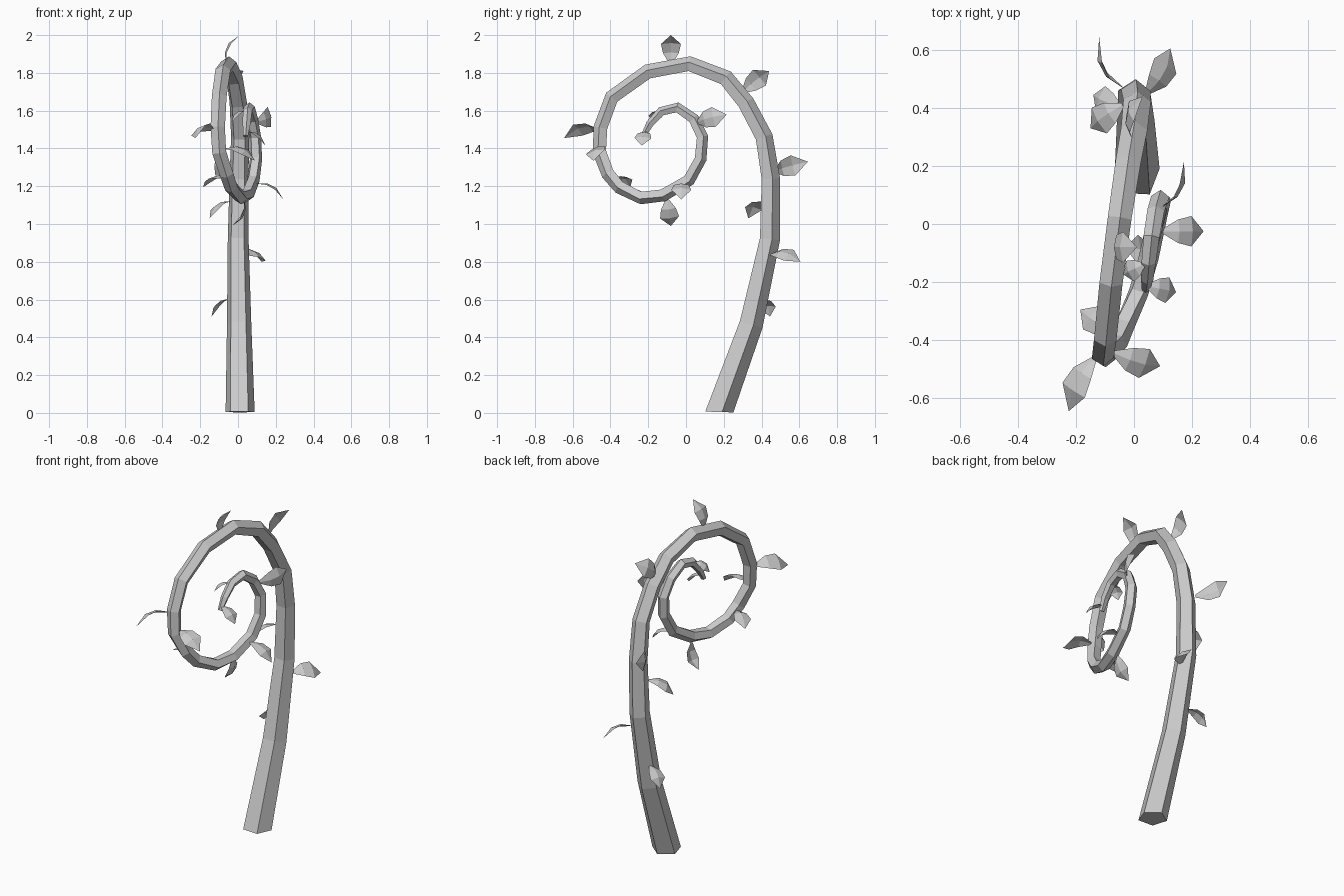
import bpy, bmesh, math
from mathutils import Vector as V


def finish(bm, name):
    bmesh.ops.recalc_face_normals(bm, faces=bm.faces)
    me = bpy.data.meshes.new(name)
    bm.to_mesh(me)
    bm.free()
    ob = bpy.data.objects.new(name, me)
    bpy.context.collection.objects.link(ob)
    return ob


# Stem path, coiling in the y-z plane while drifting in x: (x, y, z)
PATH = [
    (.01, .17, .005), (.005, .34, .47), (0, .44, .92), (.005, .445, 1.24),
    (.01, .41, 1.46), (.0, .315, 1.64), (-.02, .21, 1.77), (-.05, .02, 1.845),
    (-.08, -.20, 1.805), (-.1, -.39, 1.67), (-.108, -.45, 1.51),
    (-.1, -.455, 1.38), (-.06, -.41, 1.265), (-.035, -.35, 1.195),
    (.015, -.235, 1.14), (.05, -.12, 1.155), (.08, .015, 1.235),
    (.095, .075, 1.345), (.09, .085, 1.46), (.075, .04, 1.555),
    (.06, -.045, 1.615), (.05, -.13, 1.595), (.045, -.19, 1.53),
    (.04, -.225, 1.465)]
RADII = [.081, .068, .058, .053, .05, .048, .046, .043, .042, .041, .04, .039,
         .038, .037, .036, .036, .035, .034, .033, .031, .029, .026, .022, .014]


def stem():
    pts = [V(p) for p in PATH]
    bm = bmesh.new()
    rings = []
    for i, p in enumerate(pts):
        if i == 0:
            t = V((0, 0.03, 1))
        else:
            nxt = pts[min(i + 1, len(pts) - 1)]
            t = (p - pts[i - 1]).normalized() + (nxt - p).normalized()
        t.normalize()
        n = V((1, 0, 0))
        n = (n - t * n.dot(t)).normalized()
        b = t.cross(n)
        angs = [math.radians(15 + 72 * k) for k in range(5)]
        rings.append([bm.verts.new(p + RADII[i] * (n * math.cos(a) + b * math.sin(a)))
                      for a in angs])
    for r, s in zip(rings, rings[1:]):
        for k in range(5):
            bm.faces.new((r[k], r[(k + 1) % 5], s[(k + 1) % 5], s[k]))
    bm.faces.new(rings[0])
    bm.faces.new(rings[-1])
    finish(bm, "curled_stem")


# Leaf: rows of left edge / midrib / right edge, arched along its length
def leaf(base, tip, bow, name):
    base, tip, bow = V(base), V(tip), V(bow)
    chord = tip - base
    d = chord.normalized()
    bow = (bow - d * bow.dot(d)).normalized()
    side = d.cross(bow)
    length = chord.length
    half = 0.052 * min(1.05, 0.35 + length / .25)
    bm = bmesh.new()
    rows = []
    for t, w in ((0, .16), (.3, .78), (.62, 1.0)):
        mid = base + chord * t + bow * (.85 * length * t * (1 - t))
        lift = bow * (-.012 * w)
        rows.append([bm.verts.new(mid - side * half * w + lift),
                     bm.verts.new(mid),
                     bm.verts.new(mid + side * half * w + lift)])
    for r, s in zip(rows, rows[1:]):
        for k in range(2):
            bm.faces.new((r[k], r[k + 1], s[k + 1], s[k]))
    end = bm.verts.new(tip)
    for k in range(2):
        bm.faces.new((rows[-1][k], rows[-1][k + 1], end))
    finish(bm, name)


# base, tip, direction of the arch
LEAVES = [
    ((-.045, .40, .605), (-.14, .445, .51), (-.3, 0, 1)),
    ((.045, .45, .84), (.125, .605, .80), (.6, 0, .8)),
    ((-.04, .41, 1.12), (-.15, .33, 1.03), (-.3, 0, 1)),
    ((-.04, .47, 1.28), (-.12, .645, 1.33), (-1, -.4, 0)),
    ((-.01, .30, 1.70), (.03, .44, 1.81), (-1, 0, .2)),
    ((-.065, -.08, 1.85), (.01, -.08, 2.0), (-1, 0, .2)),
    ((-.135, -.46, 1.50), (-.225, -.645, 1.455), (-.6, 0, .8)),
    ((-.07, -.445, 1.40), (.09, -.49, 1.335), (.2, -.3, .9)),
    ((-.075, -.375, 1.245), (-.185, -.295, 1.195), (-.2, 0, 1)),
    ((.035, -.10, 1.13), (-.03, -.08, .99), (1, 0, -.2)),
    ((.10, -.025, 1.215), (.24, -.025, 1.13), (.3, 0, 1)),
    ((.10, .06, 1.54), (.172, .215, 1.58), (1, -.3, .1)),
    ((.035, -.14, 1.60), (-.035, -.175, 1.54), (-.3, 0, 1)),
    ((.045, -.215, 1.49), (.145, -.235, 1.415), (.3, 0, 1)),
]

stem()
for i, (a, b, c) in enumerate(LEAVES):
    leaf(a, b, c, f"leaf_{i + 1}")
